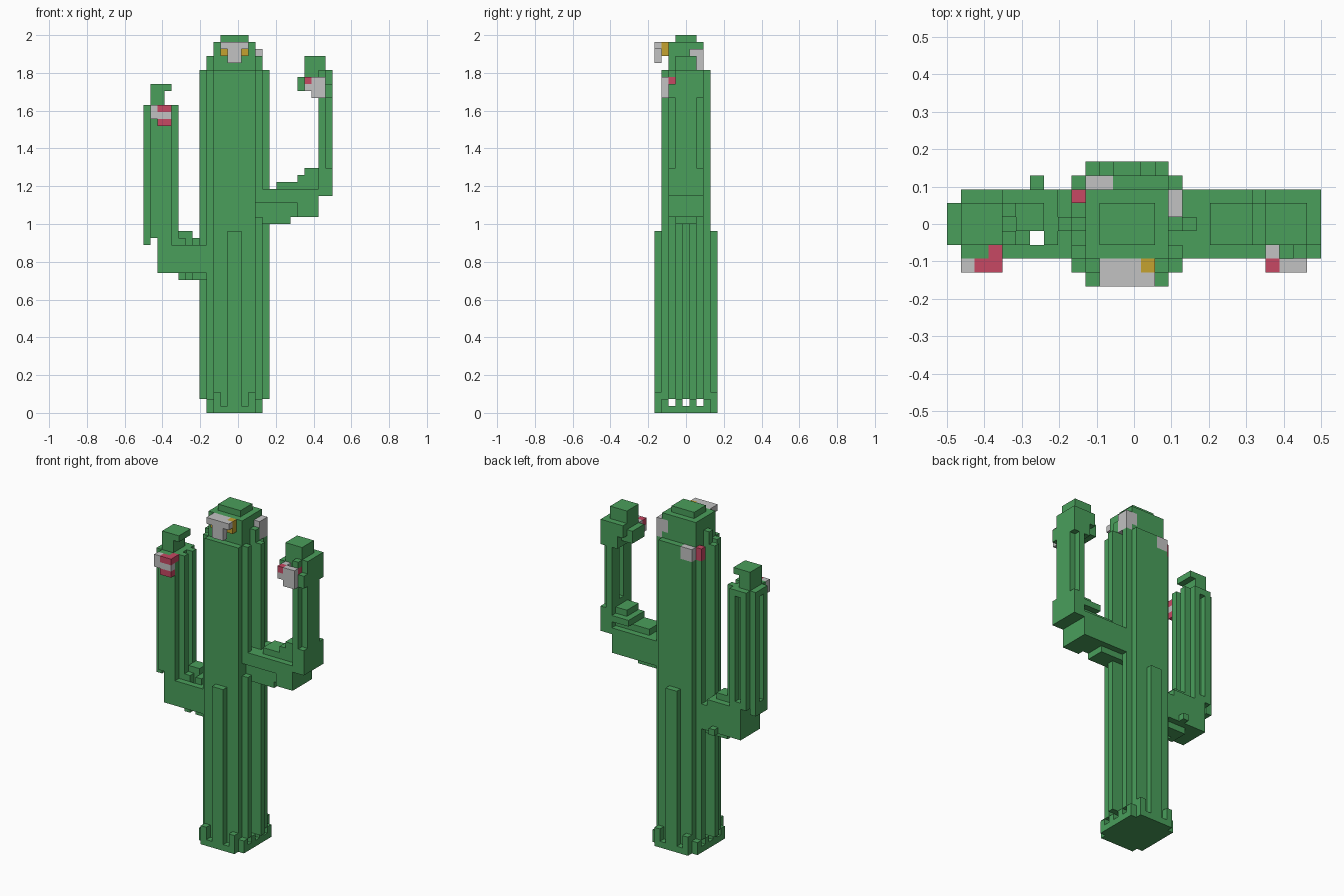
import bpy
import bmesh
from mathutils import Vector

cube = bpy.data.objects.get("Cube")
if cube:
    bpy.data.objects.remove(cube)

UNIT = 1 / 27                       # edge length of one block
CENTRE = Vector((13.5, 4.5, 0))     # middle of the block grid
cells = {}                          # block position -> (part name, colour name)

COLOURS = {
    "cactus_green": (0.068, 0.345, 0.105, 1),
    "petal_grey": (0.54, 0.54, 0.54, 1),
    "petal_red": (0.57, 0.065, 0.125, 1),
    "pollen_yellow": (0.56, 0.36, 0.03, 1),
}


def make_material(name, colour):
    material = bpy.data.materials.new(name)
    material.diffuse_color = colour
    material.use_nodes = True
    for node in material.node_tree.nodes:
        if node.type == "BSDF_PRINCIPLED":
            node.inputs["Base Color"].default_value = colour
            node.inputs["Roughness"].default_value = 0.9
    return material


def block_range(xs, ys, zs):
    return [(x, y, z) for x in range(*xs) for y in range(*ys) for z in range(*zs)]


def fill(part, xs, ys, zs, colour="cactus_green"):
    for cell in block_range(xs, ys, zs):
        cells[cell] = (part, colour)


def carve(xs, ys, zs):
    for cell in block_range(xs, ys, zs):
        cells.pop(cell, None)


def build_trunk():
    part = "trunk"
    fill(part, (10, 16), (1, 8), (0, 49))
    # Foot with small corner toes
    fill(part, (9, 17), (1, 8), (0, 1))
    fill(part, (10, 16), (0, 9), (0, 1))
    for y in (0, 8):
        fill(part, (12, 14), (y, y + 1), (0, 26))
        for x in (10, 15):
            fill(part, (x, x + 1), (y, y + 1), (1, 3))
    # Side ribs, with gaps under them
    for x, outer in ((9, 8), (16, 17)):
        for y in (1, 3, 5, 7):
            fill(part, (x, x + 1), (y, y + 1), (1, 2))
        for y in (2, 4, 6):
            fill(part, (x, x + 1), (y, y + 1), (2, 49))
        fill(part, (x, x + 1), (4, 5), (49, 51))
        fill(part, (outer, outer + 1), (4, 5), (2, 49))
    for y in (2, 4, 6):
        carve((8, 18), (y, y + 1), (1, 2))
    # Rounded crown
    fill(part, (10, 16), (2, 7), (49, 53))
    fill(part, (11, 15), (3, 6), (53, 54))


def build_right_arm():
    part = "right_arm"
    fill(part, (2, 9), (2, 7), (20, 24))
    fill(part, (5, 9), (3, 6), (19, 20))
    fill(part, (4, 8), (3, 7), (24, 25))
    fill(part, (5, 7), (4, 6), (25, 26))
    fill(part, (6, 7), (7, 8), (20, 21))
    carve((6, 7), (3, 4), (19, 26))
    # Upright with ribs
    fill(part, (1, 4), (2, 7), (24, 44))
    fill(part, (0, 1), (3, 6), (24, 44))
    for y in (3, 5):
        fill(part, (4, 5), (y, y + 1), (25, 44))
    carve((1, 2), (2, 7), (24, 25))
    carve((0, 1), (4, 5), (26, 43))
    carve((2, 3), (6, 7), (26, 43))
    # Curled tip
    fill(part, (1, 3), (3, 6), (44, 47))
    fill(part, (1, 4), (3, 6), (46, 47))


def build_left_arm():
    part = "left_arm"
    fill(part, (16, 25), (2, 7), (28, 32))
    fill(part, (16, 21), (3, 6), (27, 28))
    fill(part, (19, 25), (3, 6), (32, 33))
    fill(part, (22, 25), (3, 7), (33, 34))
    fill(part, (23, 25), (3, 6), (34, 35))
    carve((16, 22), (2, 3), (28, 30))
    # Upright with ribs
    fill(part, (25, 27), (2, 7), (31, 35))
    fill(part, (25, 26), (2, 7), (35, 49))
    fill(part, (26, 27), (3, 6), (35, 49))
    carve((25, 26), (4, 5), (36, 45))
    # Knobbly tip
    fill(part, (24, 27), (2, 7), (45, 47))
    fill(part, (22, 25), (3, 6), (46, 48))
    fill(part, (23, 27), (3, 7), (47, 49))
    fill(part, (23, 26), (3, 6), (49, 51))


def build_flowers():
    grey, red, yellow = "petal_grey", "petal_red", "pollen_yellow"
    # Front of the crown
    part = "front_flower"
    fill(part, (11, 15), (1, 2), (51, 53), grey)
    fill(part, (12, 14), (0, 1), (50, 53), grey)
    fill(part, (14, 15), (1, 2), (51, 53), yellow)
    fill(part, (11, 12), (1, 2), (51, 52), yellow)
    fill(part, (14, 15), (0, 1), (52, 53), grey)
    fill(part, (11, 12), (0, 1), (52, 53), grey)
    # Side and back of the crown
    fill("side_flower", (16, 17), (5, 7), (49, 52), grey)
    fill("side_flower", (15, 16), (6, 7), (50, 52), grey)
    fill("back_flower", (10, 12), (7, 8), (47, 49), grey)
    fill("back_flower", (9, 11), (6, 7), (47, 49), red)
    # Right arm
    part = "right_arm_flower"
    fill(part, (1, 4), (1, 2), (42, 44), grey)
    fill(part, (2, 4), (1, 2), (43, 44), red)
    fill(part, (2, 4), (1, 2), (41, 42), red)
    fill(part, (3, 4), (2, 3), (43, 44), red)
    # Left arm
    part = "left_arm_flower"
    fill(part, (24, 26), (1, 2), (45, 48), grey)
    fill(part, (23, 24), (1, 2), (46, 47), grey)
    fill(part, (23, 24), (1, 2), (47, 48), red)
    fill(part, (23, 24), (2, 3), (46, 48), grey)
    fill(part, (25, 26), (2, 3), (47, 48), red)


def block_faces(cell):
    """Yield the corners of every face with no block in front of it."""
    for axis in range(3):
        for side in (0, 1):
            neighbour = list(cell)
            neighbour[axis] += 2 * side - 1
            if tuple(neighbour) in cells:
                continue
            u, v = (axis + 1) % 3, (axis + 2) % 3
            corners = []
            for du, dv in ((0, 0), (1, 0), (1, 1), (0, 1)):
                point = Vector(cell)
                point[axis] += side
                point[u] += du
                point[v] += dv
                corners.append((point - CENTRE) * UNIT)
            yield corners if side else corners[::-1]


def make_part(part, materials):
    names = sorted({colour for name, colour in cells.values() if name == part})
    bm = bmesh.new()
    for cell, (name, colour) in cells.items():
        if name != part:
            continue
        for corners in block_faces(cell):
            face = bm.faces.new([bm.verts.new(c) for c in corners])
            face.material_index = names.index(colour)
    # Join the blocks and merge flat areas into large faces
    bmesh.ops.remove_doubles(bm, verts=bm.verts, dist=UNIT / 100)
    bmesh.ops.dissolve_limit(bm, angle_limit=0.01, verts=bm.verts,
                             edges=bm.edges, delimit={"MATERIAL"})
    mesh = bpy.data.meshes.new(part)
    bm.to_mesh(mesh)
    bm.free()
    for name in names:
        mesh.materials.append(materials[name])
    bpy.context.collection.objects.link(bpy.data.objects.new(part, mesh))


build_trunk()
build_right_arm()
build_left_arm()
build_flowers()
palette = {name: make_material(name, colour) for name, colour in COLOURS.items()}
for part_name in sorted({name for name, colour in cells.values()}):
    make_part(part_name, palette)
